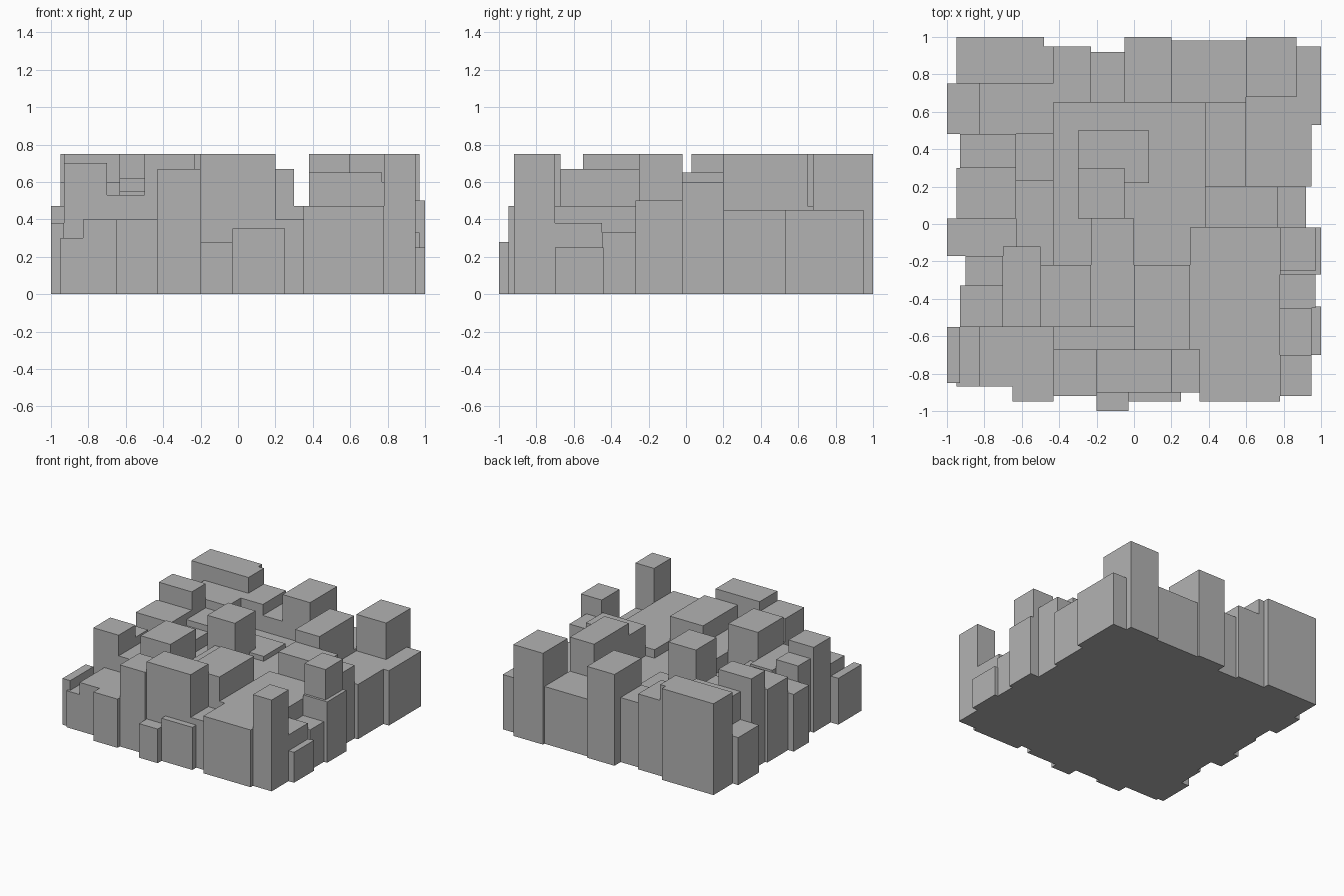
import bpy

cube = bpy.data.objects.get("Cube")
if cube:
    bpy.data.objects.remove(cube, do_unlink=True)

# One plain grey for the whole block cluster
grey = bpy.data.materials.new("plain_grey")
grey.use_nodes = True
colour = (0.45, 0.45, 0.45, 1)
grey.diffuse_color = colour
grey.node_tree.nodes["Principled BSDF"].inputs["Base Color"].default_value = colour


def block(name, west, east, front, back, height):
    """Upright box standing on the ground, with bounds in hundredths of a unit."""
    bpy.ops.mesh.primitive_cube_add(size=1)
    part = bpy.context.object
    part.name = name
    part.data.materials.append(grey)
    for corner in part.data.vertices:
        corner.co.x = (east if corner.co.x > 0 else west) / 100
        corner.co.y = (back if corner.co.y > 0 else front) / 100
        corner.co.z = (height if corner.co.z > 0 else 0) / 100
    return part


# Back row, from the right end to the left end
block("back_right_long_tower", -95, -48, 75, 100, 75)
block("back_right_long_tower_step", -48, -43, 75, 95, 75)
block("back_right_inner_block", -43, -23, 65, 95, 62)
block("back_middle_low_block", -23, -5, 65, 92, 53)
block("back_middle_tower", -5, 20, 65, 100, 75)
block("back_left_low_block", 20, 60, 65, 98, 47)
block("back_left_tower", 60, 87, 68, 100, 75)
block("back_left_corner_base", 60, 100, 53, 95, 45)
block("back_left_wide_base", 60, 95, 20, 68, 45)

# Right side, from the back to the front
block("right_rear_outer_block", -100, -83, 48, 75, 39)
block("right_rear_inner_block", -83, -43, 48, 75, 62)
block("right_rear_tower", -93, -63, 30, 48, 75)
block("right_middle_tall_block", -95, -63, 3, 30, 60)
block("right_middle_low_block", -100, -63, -17, 3, 47)
block("right_middle_small_block", -90, -70, -33, -17, 60)
block("right_front_tower", -93, -70, -55, -33, 70)
block("right_inner_rear_block", -63, -43, 23, 48, 55)
block("right_inner_middle_block", -63, -43, -22, 23, 50)
block("right_inner_front_block", -70, -50, -55, -12, 53)

# Centre: sunken court with the towers around it
block("centre_court", -43, 38, -22, 65, 40)
block("centre_raised_slab", -30, 8, 30, 50, 44)
block("centre_raised_slab_step", -5, 8, 22, 30, 44)
block("centre_tower", -30, -5, 3, 30, 75)
block("centre_front_block", -23, 0, -55, 3, 52)
block("centre_right_tower", -50, -23, -55, -22, 75)
block("centre_front_gap_filler", -43, 0, -67, -55, 48)
block("centre_left_tower", 0, 30, -67, -22, 67)
block("centre_left_rear_tower", 38, 60, 20, 65, 75)

# Left side, from the back to the front
block("left_rear_inner_block", 38, 77, -2, 20, 65)
block("left_rear_outer_block", 77, 92, -2, 20, 60)
block("left_middle_base", 78, 100, -27, -2, 50)
block("left_middle_tower", 78, 97, -25, -2, 75)
block("left_middle_low_block", 78, 97, -45, -27, 33)
block("left_front_low_block", 78, 95, -70, -45, 38)
block("left_front_outer_step", 95, 100, -70, -44, 25)
block("left_front_corner_tower", 78, 95, -92, -70, 75)

# Front row, from the right end to the left end
block("front_right_outer_step", -100, -93, -85, -55, 38)
block("front_right_low_block", -95, -83, -87, -55, 30)
block("front_right_base", -83, -65, -87, -55, 40)
block("front_right_base_extension", -65, -43, -95, -55, 40)
block("front_right_tower", -43, -20, -92, -67, 67)
block("front_middle_tower", -20, 20, -90, -67, 75)
block("front_middle_right_step", -20, -3, -100, -90, 28)
block("front_middle_left_step", -3, 25, -95, -90, 35)
block("front_middle_side_block", 20, 35, -90, -67, 40)
block("front_left_wide_base", 35, 78, -95, -67, 47)
block("front_left_wide_base_rear", 30, 78, -67, -2, 47)
